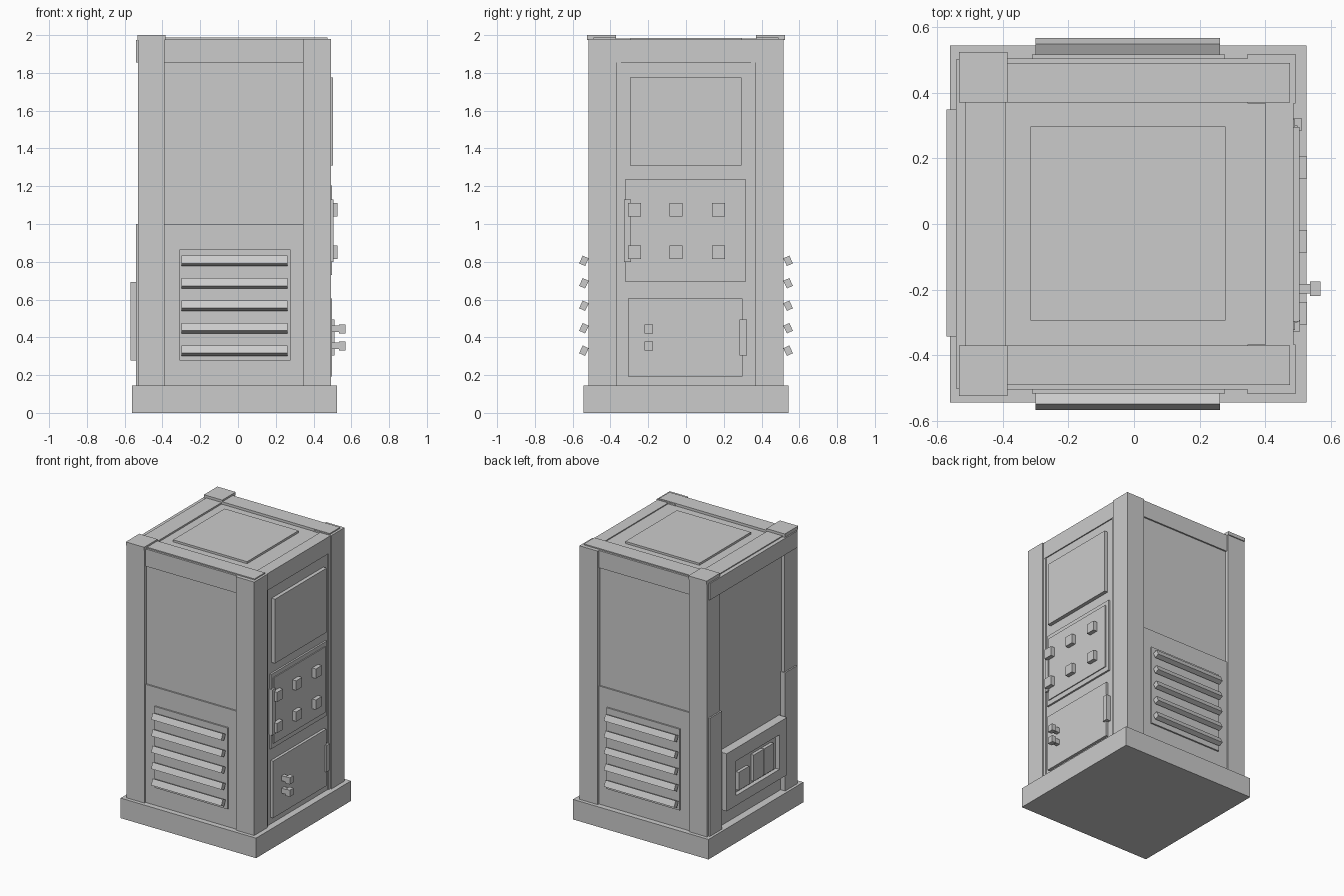
import bpy, math

grey = bpy.data.materials.new("light_grey")
grey.diffuse_color = (0.6, 0.6, 0.6, 1)


def box(name, x, y, z, tilt=0):
    """Box from (min, max) ranges, optionally tilted about the x axis."""
    bpy.ops.mesh.primitive_cube_add(size=1, location=[sum(r) / 2 for r in (x, y, z)])
    ob = bpy.context.object
    ob.name = name
    for v in ob.data.vertices:
        for i, r in enumerate((x, y, z)):
            v.co[i] *= r[1] - r[0]
    ob.rotation_euler.x = tilt
    ob.data.materials.append(grey)
    return ob


def side(s, a, b):
    """Range a..b mirrored to the chosen side."""
    return tuple(sorted((s * a, s * b)))


# Plinth, core and roof
box("base", (-0.56, 0.525), (-0.543, 0.543), (0, 0.145))
box("cabinet_core", (-0.505, 0.477), (-0.493, 0.493), (0.14, 1.97))
box("roof_plate", (-0.315, 0.278), (-0.293, 0.297), (1.96, 1.985))
box("back_roof_rail", (-0.513, -0.39), (-0.505, 0.505), (1.9, 1.982))
box("back_top_beam", (-0.541, -0.45), (-0.5, 0.5), (1.855, 1.975))
box("right_top_beam", (0.4, 0.485), (-0.37, 0.37), (1.855, 1.977))

for s, tag in ((-1, "front"), (1, "back")):
    # Corner posts, caps and top rails
    box(tag + "_left_post", (-0.53, -0.388), side(s, 0.37, 0.517), (0.14, 1.98))
    box(tag + "_left_cap", (-0.532, -0.385), side(s, 0.37, 0.524), (1.975, 2.0))
    box(tag + "_right_post", (0.345, 0.492), side(s, 0.367, 0.517), (0.14, 1.98))
    box(tag + "_roof_rail", (-0.388, 0.475), side(s, 0.37, 0.49), (1.9, 1.988))
    box(tag + "_top_beam", (-0.388, 0.345), side(s, 0.4, 0.504), (1.855, 1.98))
    box(tag + "_post_cover", (-0.541, -0.5), side(s, 0.362, 0.5), (0.14, 1.0))
    box(tag + "_inner_trim", (0.4, 0.483), side(s, 0.345, 0.37), (0.14, 1.855))
    # Lower side panel with louvred vent
    box(tag + "_lower_panel", (-0.388, 0.345), side(s, 0.4, 0.504), (0.14, 1.0))
    box(tag + "_vent_plate", (-0.31, 0.277), side(s, 0.49, 0.515), (0.277, 0.865))
    for i in range(5):
        z = 0.329 + 0.119 * i
        box(f"{tag}_vent_slat_{i + 1}", (-0.3, 0.262), side(s, 0.523, 0.558),
            (z - 0.0225, z + 0.0225), s * math.radians(25))

# Screen
box("screen", (0.46, 0.504), (-0.297, 0.295), (1.31, 1.775))

# Control panel with push buttons
box("control_panel", (0.46, 0.49), (-0.322, 0.318), (0.695, 1.235))
box("control_panel_inset", (0.46, 0.497), (-0.3, 0.29), (0.73, 1.205))
box("control_panel_hinge", (0.46, 0.505), (-0.327, -0.292), (0.8, 1.13))
for y in (-0.272, -0.053, 0.172):
    for z in (0.85, 1.075):
        box("button", (0.48, 0.527), (y - 0.034, y + 0.034), (z - 0.035, z + 0.035))

# Lower door with hinge and two knobs
box("door", (0.46, 0.497), (-0.307, 0.3), (0.193, 0.605))
box("door_hinge", (0.46, 0.51), (0.283, 0.322), (0.303, 0.495))
for z in (0.355, 0.445):
    box("knob_stem", (0.48, 0.54), (-0.212, -0.182), (z - 0.018, z + 0.018))
    box("knob", (0.535, 0.568), (-0.219, -0.175), (z - 0.024, z + 0.024))

# Rear connection box: frame around a recess, with plug blocks inside
box("rear_box_back", (-0.54, -0.49), (-0.343, 0.348), (0.277, 0.693))
box("rear_frame_top", (-0.57, -0.53), (-0.343, 0.348), (0.6, 0.693))
box("rear_frame_bottom", (-0.57, -0.53), (-0.343, 0.348), (0.277, 0.35))
box("rear_frame_left", (-0.57, -0.53), (0.24, 0.348), (0.35, 0.6))
box("rear_frame_right", (-0.57, -0.53), (-0.343, -0.255), (0.35, 0.6))
box("plug_block_1", (-0.563, -0.53), (0.08, 0.2), (0.37, 0.5))
box("plug_block_2", (-0.563, -0.53), (-0.085, 0.03), (0.37, 0.56))
box("plug_block_3", (-0.563, -0.53), (-0.2, -0.09), (0.37, 0.56))
